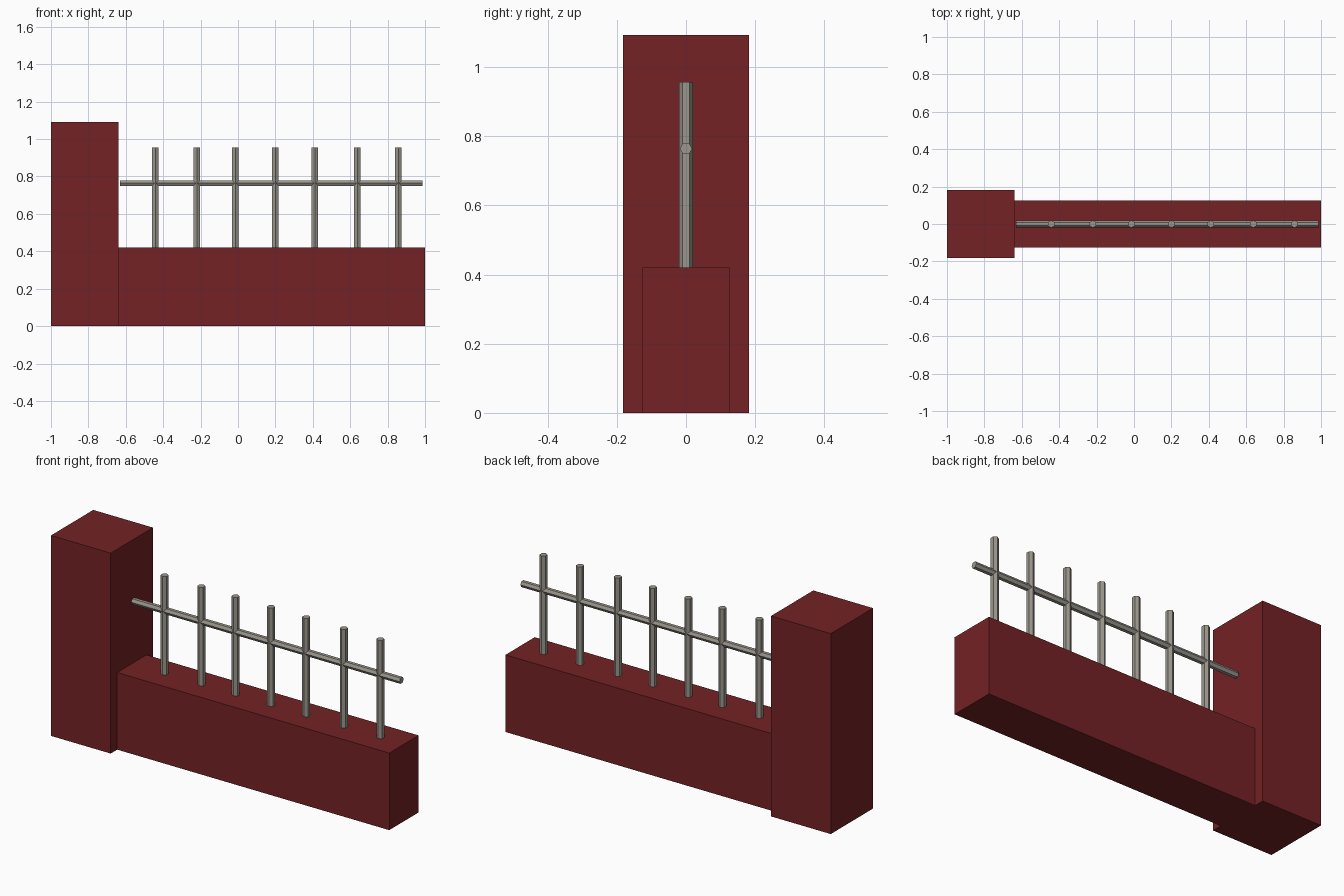
import bpy
import bmesh
from math import pi
from mathutils import Matrix, Vector

default_cube = bpy.data.objects.get("Cube")
if default_cube:
    bpy.data.objects.remove(default_cube, do_unlink=True)


def make_material(name, rgb):
    mat = bpy.data.materials.new(name)
    mat.use_nodes = True
    mat.diffuse_color = (*rgb, 1)
    mat.node_tree.nodes["Principled BSDF"].inputs["Base Color"].default_value = (*rgb, 1)
    return mat


def add_object(name, bm, mat):
    mesh = bpy.data.meshes.new(name)
    bm.to_mesh(mesh)
    bm.free()
    mesh.materials.append(mat)
    obj = bpy.data.objects.new(name, mesh)
    bpy.context.collection.objects.link(obj)
    return obj


def add_block(name, x0, x1, depth, height, mat):
    """Box standing on the ground, centred on y = 0."""
    bm = bmesh.new()
    place = Matrix.Translation(((x0 + x1) / 2, 0, height / 2))
    size = Matrix.Diagonal((x1 - x0, depth, height, 1))
    bmesh.ops.create_cube(bm, size=1, matrix=place @ size)
    return add_object(name, bm, mat)


def add_bar(name, start, end, radius, mat):
    """Six-sided bar, along x or z, with corners facing front and back."""
    start, end = Vector(start), Vector(end)
    span = end - start
    turn = Matrix.Rotation(pi / 2 if span.x else 0, 4, "Y")
    bm = bmesh.new()
    bmesh.ops.create_cone(bm, cap_ends=True, segments=6, radius1=radius,
                          radius2=radius, depth=span.length,
                          matrix=Matrix.Translation((start + end) / 2) @ turn)
    return add_object(name, bm, mat)


brick = make_material("brick red", (0.175, 0.016, 0.018))
metal = make_material("warm grey metal", (0.33, 0.31, 0.27))

# Masonry
WALL_TOP = 0.42
add_block("end_pillar", -1, -0.64, 0.364, 1.092, brick)
add_block("low_wall", -0.64, 1, 0.252, WALL_TOP, brick)

# Railing
add_bar("rail", (-0.632, 0, 0.764), (0.986, 0, 0.764), 0.018, metal)
for i, x in enumerate((-0.442, -0.22, -0.014, 0.2, 0.411, 0.638, 0.858)):
    add_bar(f"upright_bar_{i + 1}", (x, 0, WALL_TOP), (x, 0, 0.956), 0.02, metal)
